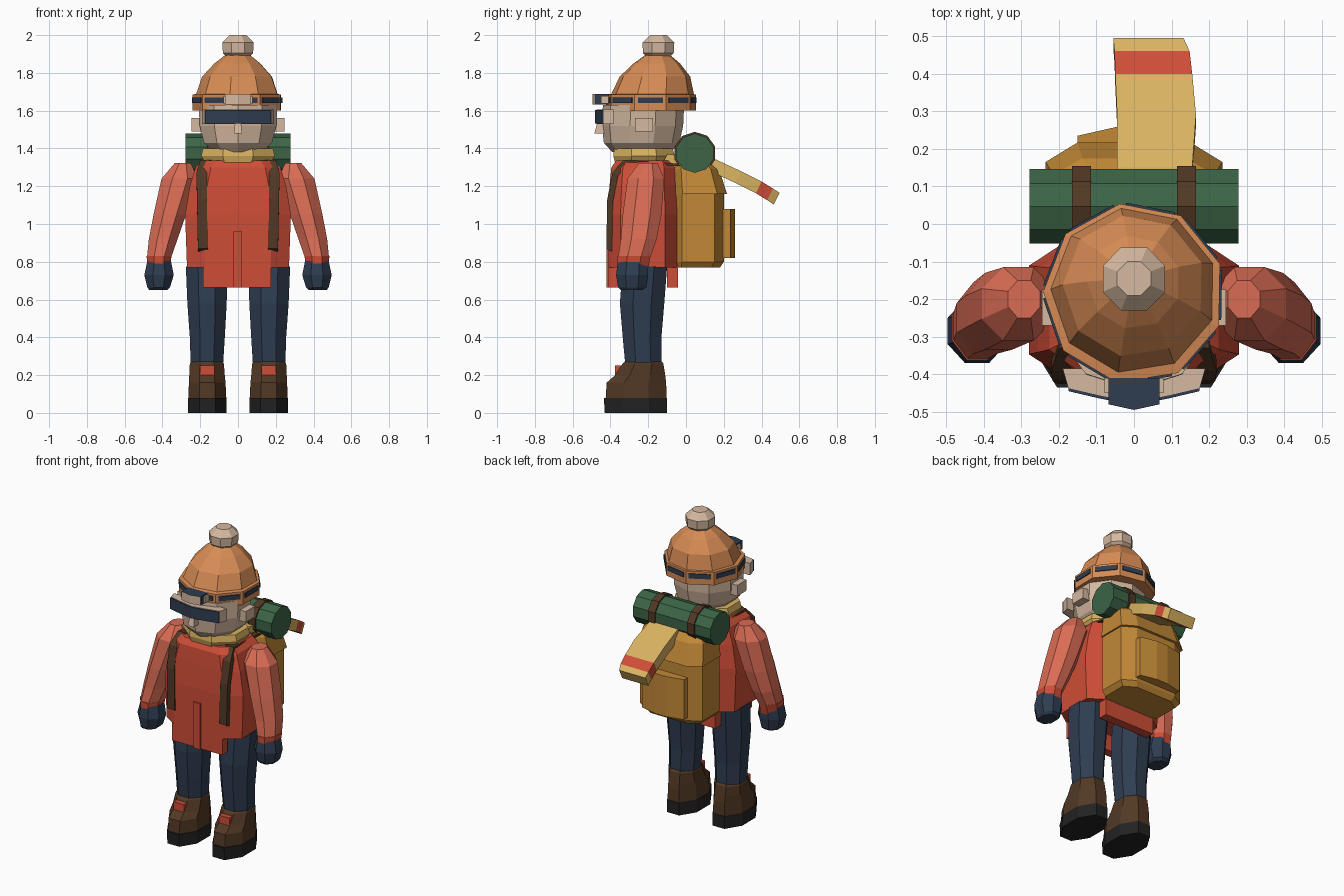
import bpy, bmesh, math
from mathutils import Vector

if "Cube" in bpy.data.objects:
    bpy.data.objects.remove(bpy.data.objects["Cube"])

COLOURS = {
    "red": (0.62, 0.075, 0.038), "salmon": (0.70, 0.15, 0.09),
    "navy": (0.028, 0.047, 0.083), "brown": (0.084, 0.040, 0.018),
    "black": (0.016, 0.016, 0.016), "orange": (0.68, 0.26, 0.09),
    "cream": (0.66, 0.48, 0.35), "yellow": (0.70, 0.45, 0.12),
    "ochre": (0.54, 0.25, 0.037), "green": (0.045, 0.13, 0.062),
}
MATS = {}
for key, rgb in COLOURS.items():
    MATS[key] = bpy.data.materials.new(key)
    MATS[key].diffuse_color = (*rgb, 1)


def finish(name, bm, *cols):
    bmesh.ops.recalc_face_normals(bm, faces=bm.faces)
    me = bpy.data.meshes.new(name)
    bm.to_mesh(me)
    bm.free()
    for c in cols:
        me.materials.append(MATS[c])
    ob = bpy.data.objects.new(name, me)
    bpy.context.collection.objects.link(ob)
    return ob


def skin(name, rings, *cols):
    """Join rings of points into a closed solid."""
    bm = bmesh.new()
    vs = [[bm.verts.new(p) for p in r] for r in rings]
    n = len(vs[0])
    for a, b in zip(vs, vs[1:]):
        for i in range(n):
            j = (i + 1) % n
            bm.faces.new((a[i], a[j], b[j], b[i]))
    bm.faces.new(vs[0])
    bm.faces.new(vs[-1])
    return finish(name, bm, *cols)


def ngon(n, phase):
    pts = [(math.cos(phase + 2 * math.pi * i / n), math.sin(phase + 2 * math.pi * i / n)) for i in range(n)]
    mx, my = (max(abs(p[k]) for p in pts) for k in (0, 1))
    return [(x / mx, y / my) for x, y in pts]


def chamfered(c):
    return [(1, -c), (1, c), (c, 1), (-c, 1), (-1, c), (-1, -c), (-c, -1), (c, -1)]


def loft(name, rings, col, shape=None, s=1):
    """Rings are (z, x0, x1, y0, y1); s = -1 mirrors across x."""
    shape = shape or chamfered(0.414)
    return skin(name, [[(s * ((x0 + x1) / 2 + px * (x1 - x0) / 2), (y0 + y1) / 2 + py * (y1 - y0) / 2, z)
                        for px, py in shape] for z, x0, x1, y0, y1 in rings], col)


def box(name, x, y, z, col):
    return skin(name, [[(x[0], y[0], h), (x[1], y[0], h), (x[1], y[1], h), (x[0], y[1], h)] for h in z], col)


def ribbon(name, pts, off, col, s=1):
    """Flat strip through (x0, x1, y, z), thickened by the vector off."""
    dy, dz = off
    return skin(name, [[(s * a, y, z), (s * b, y, z), (s * b, y + dy, z + dz), (s * a, y + dy, z + dz)]
                       for a, b, y, z in pts], col)


def roll(name, x0, x1, r, col):
    return skin(name, [[(x, 0.047 + r * math.sin(i * math.pi / 5), 1.375 + r * math.cos(i * math.pi / 5))
                        for i in range(10)] for x in (x0, x1)], col)


for s, side in ((-1, "left"), (1, "right")):
    # legs and boots
    loft(side + "_leg", [(0.24, .08, .25, -.32, -.13), (0.4, .07, .255, -.335, -.13),
                         (0.58, .06, .268, -.35, -.115), (0.775, .055, .276, -.335, -.10)], "navy", s=s)
    loft(side + "_sole", [(0, .06, .265, -.43, -.10), (.08, .06, .265, -.435, -.10)], "black", s=s)
    loft(side + "_boot", [(.08, .062, .263, -.425, -.103), (.16, .066, .26, -.42, -.105),
                          (.2, .07, .258, -.375, -.11), (.262, .075, .255, -.335, -.12),
                          (.275, .085, .245, -.32, -.13)], "brown", s=s)
    box(side + "_boot_tongue", sorted((s * .125, s * .2)), (-.375, -.32), (.2, .25), "red")
    # sleeves, cuffs and mittens
    loft(side + "_sleeve", [(1.322, .25, .335, -.25, -.15), (1.24, .21, .405, -.31, -.115),
                            (1.05, .275, .447, -.335, -.13), (.92, .32, .472, -.345, -.155),
                            (.82, .355, .482, -.36, -.19)], "salmon", s=s)
    loft(side + "_cuff", [(.83, .352, .484, -.362, -.188), (.765, .362, .478, -.362, -.2)], "red", s=s)
    loft(side + "_mitten", [(.805, .355, .48, -.36, -.2), (.73, .34, .496, -.37, -.2),
                            (.665, .36, .48, -.36, -.21), (.65, .375, .47, -.345, -.23)], "navy", s=s)
    # shoulder straps
    ribbon(side + "_shoulder_strap", [(.13, .19, -.05, 1.32), (.14, .2, -.33, 1.34), (.165, .22, -.39, 1.27),
                                      (.165, .217, -.417, 1.13), (.16, .212, -.422, .87)], (.03, -.015), "brown", s)
    # ears
    box(side + "_ear", sorted((s * .19, s * .245)), (-.27, -.175), (1.49, 1.56), "cream")
    # bedroll ties
    roll(side + "_bedroll_tie", s * .115, s * .165, .113, "brown")

# jacket with front and back tails
loft("jacket", [(.77, -.27, .27, -.41, -.045), (1.05, -.28, .28, -.413, -.045), (1.2, -.255, .255, -.405, -.05),
                (1.3, -.225, .225, -.395, -.055), (1.335, -.19, .19, -.37, -.07)], "red", chamfered(.64))
box("front_tail", (-.185, .175), (-.41, -.355), (.665, .78), "red")
box("back_tail", (-.18, .18), (-.10, -.042), (.665, .78), "red")
box("jacket_placket", (-.025, .022), (-.421, -.4), (.663, .96), "red")

# scarf collar, and a tail hanging out behind
loft("scarf_collar", [(1.305, -.16, .16, -.37, -.08), (1.36, -.195, .195, -.385, -.06),
                      (1.4, -.185, .185, -.38, -.07)], "yellow")
TAIL = [(-.04, .15, -.1, 1.37), (-.045, .155, .15, 1.345), (-.045, .165, .29, 1.28), (-.05, .155, .4, 1.225),
        (-.052, .148, .46, 1.188), (-.055, .132, .495, 1.165)]
for name, part, col in (("scarf_tail", TAIL[:4], "yellow"), ("scarf_stripe", TAIL[3:5], "red"),
                        ("scarf_end", TAIL[4:], "yellow")):
    ribbon(name, part, (-.03, -.062), col)

# backpack, lid and pocket
loft("backpack", [(.77, -.20, .20, -.07, .18), (.80, -.225, .225, -.07, .2),
                  (1.2, -.225, .225, -.07, .2)], "ochre", chamfered(.64))
loft("backpack_lid", [(1.16, -.235, .235, -.07, .217), (1.29, -.215, .215, -.07, .175),
                      (1.34, -.17, .17, -.06, .13)], "ochre", chamfered(.64))
skin("backpack_pocket", [[(-.15, .17, z), (-.15, .235, z), (-.04, .26, z), (.04, .26, z), (.15, .235, z), (.15, .17, z)]
                         for z in (.82, 1.08)], "ochre")

# bedroll
roll("bedroll", -.278, .278, .104, "green")

# head and nose
loft("head", [(1.38, -.13, .13, -.39, -.08), (1.43, -.18, .18, -.435, -.035),
              (1.52, -.203, .203, -.445, -.015), (1.63, -.208, .208, -.44, -.01)], "cream", ngon(10, math.pi / 10))
loft("nose", [(1.48, -.022, .022, -.485, -.42), (1.535, -.016, .016, -.47, -.42)], "cream", chamfered(.99))

# visor: pale frame with a dark bent front
X = (-.175, -.09, 0, .09, .175)
Y = (-.445, -.465, -.482, -.465, -.445)
frame = [(x, y + .008) for x, y in zip(X, Y)] + [(.19, -.385), (-.19, -.385)]
skin("visor_frame", [[(x, y, z) for x, y in frame] for z in (1.53, 1.607)], "cream")
lens = list(zip(X, Y)) + [(x, y + .009) for x, y in zip(X[::-1], Y[::-1])]
skin("visor_lens", [[(x, y, z) for x, y in lens] for z in (1.532, 1.604)], "navy")

# knitted hat: nine sides
START = math.radians(19)
HAT = [(math.cos(START + i * math.tau / 9), math.sin(START + i * math.tau / 9)) for i in range(9)]


def hat_ring(z, r, cy):
    return [(r * x, cy + r * y, z) for x, y in HAT]


skin("hat_brim", [hat_ring(1.6, .242, -.185), hat_ring(1.685, .242, -.185), hat_ring(1.69, .21, -.185)], "orange")
skin("hat_dome", [hat_ring(1.67, .228, -.18), hat_ring(1.78, .19, -.165), hat_ring(1.85, .125, -.155),
                  hat_ring(1.9, .06, -.15)], "orange")

# goggle strap: one dark plate on each brim face
for i in range(9):
    a, b = (Vector((.242 * x, -.185 + .242 * y)) for x, y in (HAT[i], HAT[(i + 1) % 9]))
    out = ((a + b) / 2 - Vector((0, -.185))).normalized()
    p, q = a.lerp(b, .1), a.lerp(b, .9)
    quad = [p - out * .002, q - out * .002, q + out * .006, p + out * .006]
    skin("strap_plate_%d" % i, [[(v.x, v.y, z) for v in quad] for z in (1.64, 1.67)], "navy")

# goggle block with pale front
block = [(-.068, -.41), (-.068, -.48), (0, -.495), (.068, -.48), (.068, -.41)]
goggles = skin("hat_goggles", [[(x, y, z) for x, y in block] for z in (1.632, 1.688)], "navy", "cream")
for f in goggles.data.polygons:
    f.material_index = int(f.normal.y < -.7)
for s, side in ((-1, "left"), (1, "right")):
    box(side + "_goggle_clip", sorted((s * .06, s * .078)), (-.45, -.41), (1.638, 1.678), "cream")

# bobble
loft("bobble", [(1.87, -.045, .045, -.19, -.1), (1.905, -.08, .08, -.228, -.065), (1.96, -.083, .083, -.23, -.062),
                (2.0, -.045, .045, -.19, -.1)], "cream")

for m in bpy.data.materials:
    if m.users and not m.is_grease_pencil:
        m.use_nodes = True
        m.node_tree.nodes["Principled BSDF"].inputs["Base Color"].default_value = m.diffuse_color
